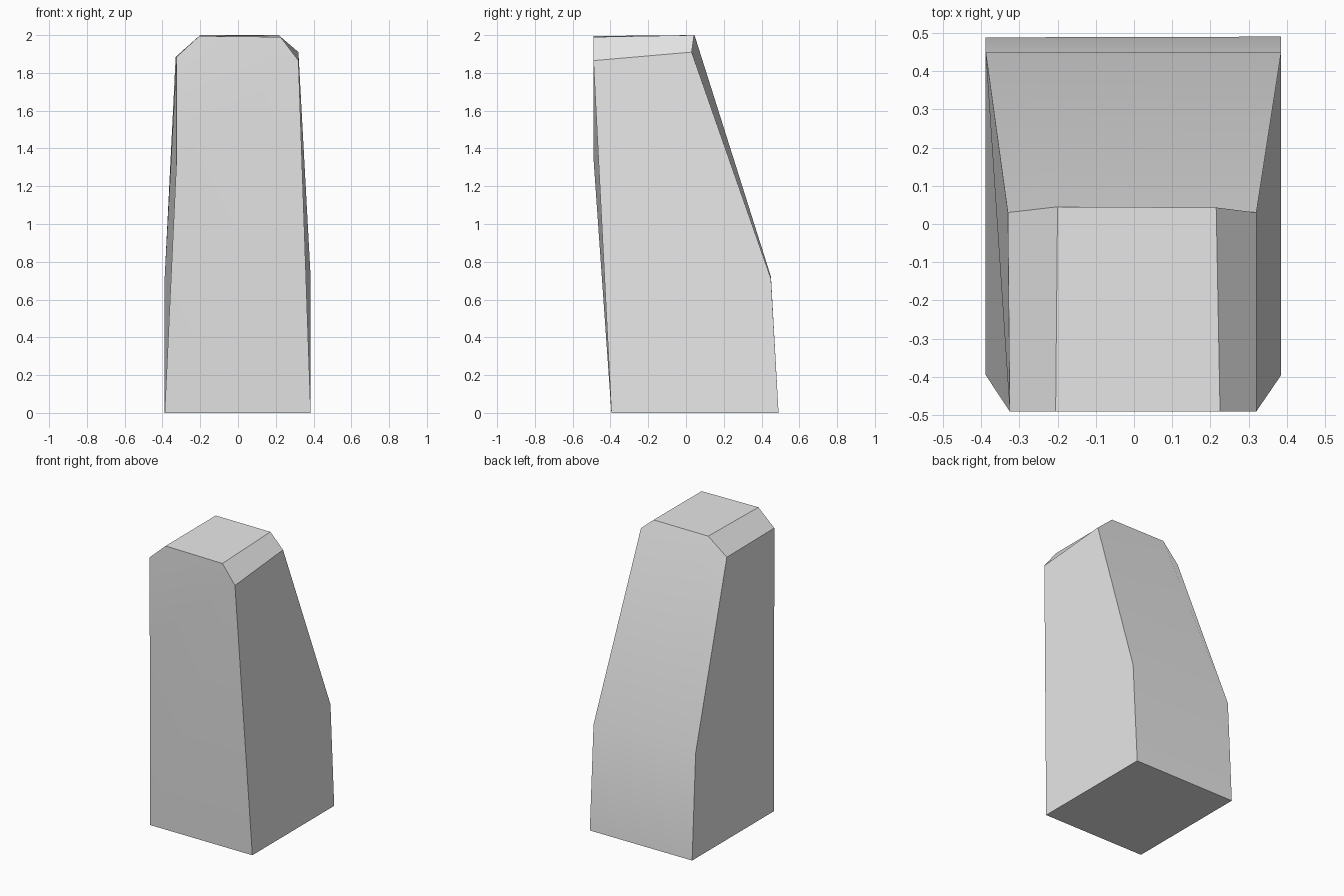
import bpy
import bmesh
import math

cube = bpy.data.objects.get("Cube")
if cube:
    bpy.data.objects.remove(cube, do_unlink=True)

# Single grey material
grey = bpy.data.materials.new("light_grey")
grey.use_nodes = True
colour = (0.8, 0.8, 0.8, 1.0)
grey.diffuse_color = colour
grey.node_tree.nodes["Principled BSDF"].inputs["Base Color"].default_value = colour

# Corners of the tapered block: l = left (+x), r = right (-x)
corners = {
    "front_base_l": (0.385, -0.395, 0), "front_base_r": (-0.388, -0.395, 0),
    "back_base_l": (0.385, 0.49, 0), "back_base_r": (-0.388, 0.488, 0),
    "back_mid_l": (0.385, 0.45, 0.71), "back_mid_r": (-0.388, 0.45, 0.72),
    "front_mid_r": (-0.325, -0.49, 1.35),
    "front_top_l": (0.32, -0.49, 1.865), "front_top_r": (-0.325, -0.49, 1.885),
    "back_top_l": (0.32, 0.03, 1.91), "back_top_r": (-0.33, 0.03, 1.885),
    "front_cap_l": (0.225, -0.49, 1.99), "front_cap_r": (-0.205, -0.49, 1.995),
    "back_cap_l": (0.215, 0.043, 2), "back_cap_r": (-0.2, 0.045, 2),
}

faces = [
    # base and sloping back
    "back_base_l front_base_l front_base_r back_base_r",
    "back_base_l back_base_r back_mid_r back_mid_l",
    "back_mid_l back_mid_r back_top_r back_cap_r back_cap_l back_top_l",
    # front
    "front_base_r front_base_l front_top_l front_mid_r",
    "front_mid_r front_top_l front_cap_l front_cap_r front_top_r",
    # flanks
    "front_base_l back_base_l back_mid_l back_top_l front_top_l",
    "back_base_r front_base_r front_mid_r back_mid_r",
    "back_mid_r front_mid_r front_top_r back_top_r",
    # cap and its sloped shoulders
    "front_cap_r front_cap_l back_cap_l back_cap_r",
    "front_top_l back_top_l back_cap_l front_cap_l",
    "back_top_r front_top_r front_cap_r back_cap_r",
]

bm = bmesh.new()
verts = {name: bm.verts.new(co) for name, co in corners.items()}
for face in faces:
    bm.faces.new([verts[name] for name in face.split()])
bmesh.ops.recalc_face_normals(bm, faces=bm.faces[:])

mesh = bpy.data.meshes.new("tapered_block")
bm.to_mesh(mesh)
bm.free()
mesh.materials.append(grey)
block = bpy.data.objects.new("tapered_block", mesh)
bpy.context.collection.objects.link(block)

# Soft shading across the shallow bends, crisp edges elsewhere
bpy.ops.object.select_all(action="DESELECT")
block.select_set(True)
bpy.context.view_layer.objects.active = block
bpy.ops.object.shade_smooth_by_angle(angle=math.radians(30))
